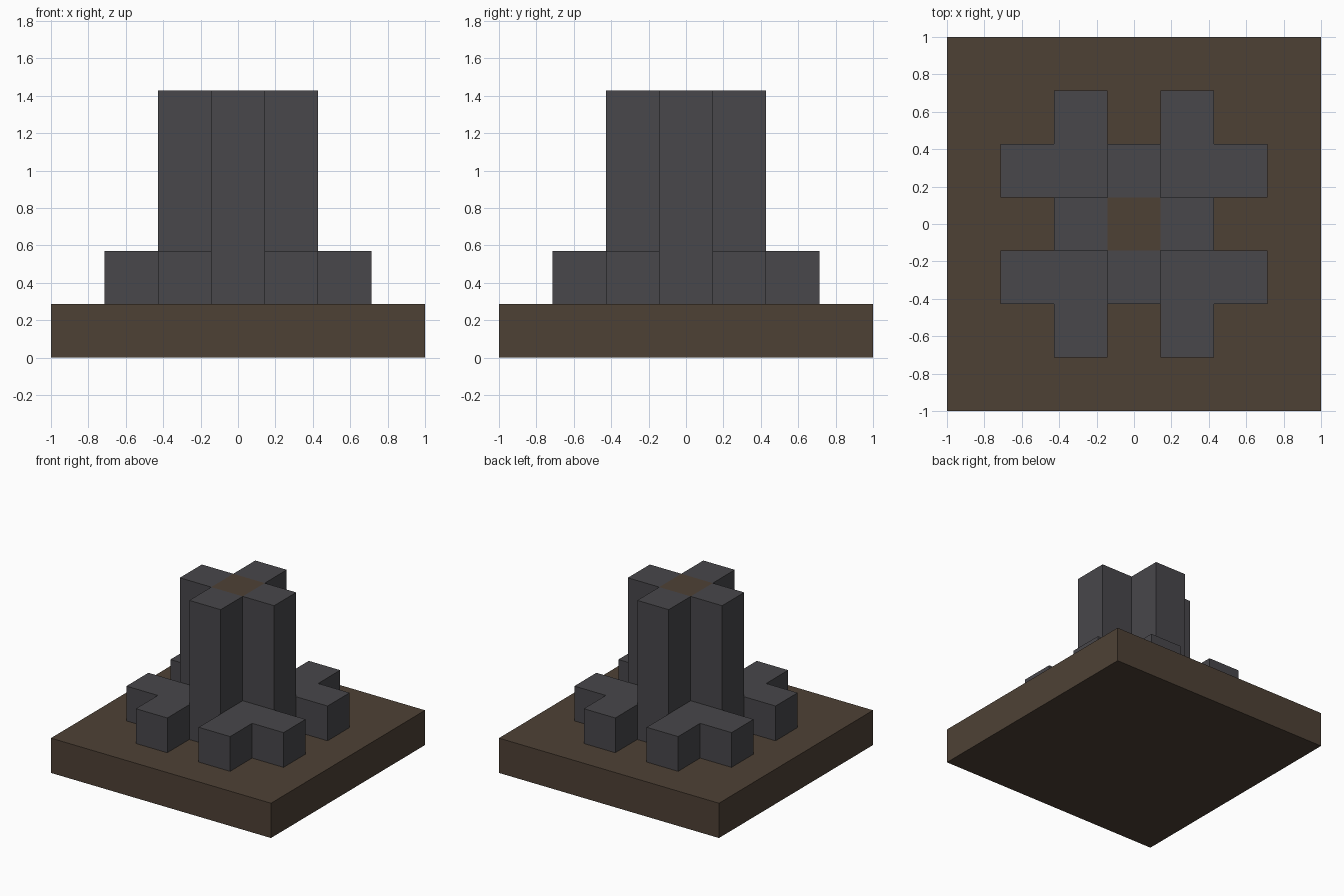
import bpy
import bmesh
from math import cos, sin, pi

U = 2 / 7  # one grid cell

if "Cube" in bpy.data.objects:
    bpy.data.objects.remove(bpy.data.objects["Cube"], do_unlink=True)


def make_material(name, rgb):
    mat = bpy.data.materials.new(name)
    mat.use_nodes = True
    color = (*rgb, 1)
    mat.diffuse_color = color
    mat.node_tree.nodes["Principled BSDF"].inputs["Base Color"].default_value = color
    return mat


def prism(name, outline, bottom, top, mat):
    """Extrude a flat outline, all measured in grid cells."""
    bm = bmesh.new()
    base = bm.faces.new([bm.verts.new((x * U, y * U, bottom * U)) for x, y in outline])
    grown = bmesh.ops.extrude_face_region(bm, geom=[base])["geom"]
    verts = [v for v in grown if isinstance(v, bmesh.types.BMVert)]
    bmesh.ops.translate(bm, verts=verts, vec=(0, 0, (top - bottom) * U))
    bmesh.ops.recalc_face_normals(bm, faces=bm.faces)
    mesh = bpy.data.meshes.new(name)
    bm.to_mesh(mesh)
    bm.free()
    mesh.materials.append(mat)
    obj = bpy.data.objects.new(name, mesh)
    bpy.context.collection.objects.link(obj)
    return obj


def square(half):
    return [(-half, -half), (half, -half), (half, half), (-half, half)]


def turned(points, quarter):
    c, s = round(cos(quarter * pi / 2)), round(sin(quarter * pi / 2))
    return [(c * x - s * y, s * x + c * y) for x, y in points]


brown = make_material("dark brown", (0.076, 0.053, 0.036))
grey = make_material("charcoal grey", (0.065, 0.063, 0.070))

# Square base slab and the brown core of the tower
prism("base_slab", square(3.5), 0, 1, brown)
prism("tower_core", square(0.5), 1, 5, brown)

# Four tall tower arms and four low L-shaped corner blocks
arm = [(-0.5, -1.5), (0.5, -1.5), (0.5, -0.5), (-0.5, -0.5)]
corner = [(0.5, 0.5), (2.5, 0.5), (2.5, 1.5), (1.5, 1.5), (1.5, 2.5), (0.5, 2.5)]
arm_names = ["front", "left", "back", "right"]
corner_names = ["back_left", "back_right", "front_right", "front_left"]
for q in range(4):
    prism(f"tower_arm_{arm_names[q]}", turned(arm, q), 1, 5, grey)
    prism(f"corner_block_{corner_names[q]}", turned(corner, q), 1, 2, grey)
